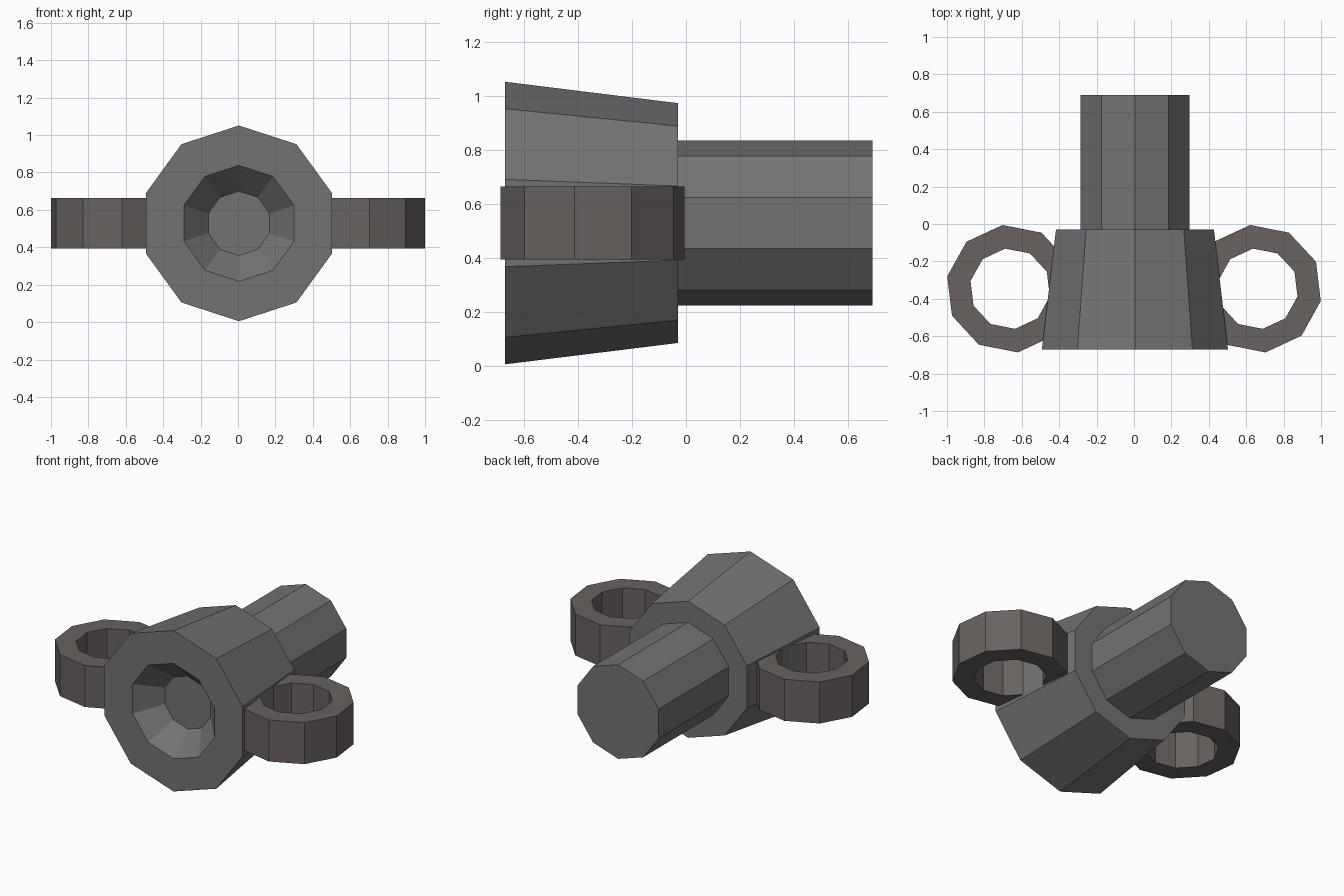
import bpy, bmesh, math
from mathutils import Matrix

if "Cube" in bpy.data.objects:
    bpy.data.objects.remove(bpy.data.objects["Cube"])

SIDES = 10


def lathe(name, profile, closed, matrix, color):
    """Spin (radius, height) points about z with flat facets, then place."""
    bm = bmesh.new()
    rings = []
    for r, h in profile:
        rings.append([bm.verts.new((r * math.cos(2 * math.pi * i / SIDES),
                                    r * math.sin(2 * math.pi * i / SIDES), h))
                      for i in range(SIDES)])
    pairs = list(zip(rings, rings[1:]))
    if closed:
        pairs.append((rings[-1], rings[0]))
    else:
        bm.faces.new(rings[0])
        bm.faces.new(rings[-1])
    for a, b in pairs:
        for i in range(SIDES):
            j = (i + 1) % SIDES
            bm.faces.new((a[i], a[j], b[j], b[i]))
    bm.transform(matrix)
    bmesh.ops.recalc_face_normals(bm, faces=bm.faces)
    mesh = bpy.data.meshes.new(name)
    bm.to_mesh(mesh)
    bm.free()
    mat = bpy.data.materials.new(name + "_color")
    mat.diffuse_color = (*color, 1)
    mat.use_nodes = True
    mat.node_tree.nodes["Principled BSDF"].inputs["Base Color"].default_value = mat.diffuse_color
    mesh.materials.append(mat)
    obj = bpy.data.objects.new(name, mesh)
    bpy.context.collection.objects.link(obj)
    return obj


# Tapered body with recessed mouth and rear shaft; spin axis runs along +y
body_profile = [(0.172, -0.525), (0.31, -0.67), (0.523, -0.67),
                (0.444, -0.03), (0.306, -0.03), (0.306, 0.69)]
body_place = (Matrix.Translation((0.005, 0, 0.528))
              @ Matrix.Rotation(-math.pi / 2, 4, 'X')
              @ Matrix.Rotation(math.pi / 2, 4, 'Z'))
lathe("nozzle_body", body_profile, False, body_place, (0.17, 0.17, 0.17))

# Side rings, partly sunk into the body
ring_profile = [(0.216, 0.393), (0.343, 0.393), (0.343, 0.663), (0.216, 0.663)]
for name, x in (("left_ring", -0.662), ("right_ring", 0.662)):
    place = (Matrix.Translation((x, -0.346, 0))
             @ Matrix.Rotation(math.radians(-11.1), 4, 'Z'))
    lathe(name, ring_profile, True, place, (0.14, 0.12, 0.115))
